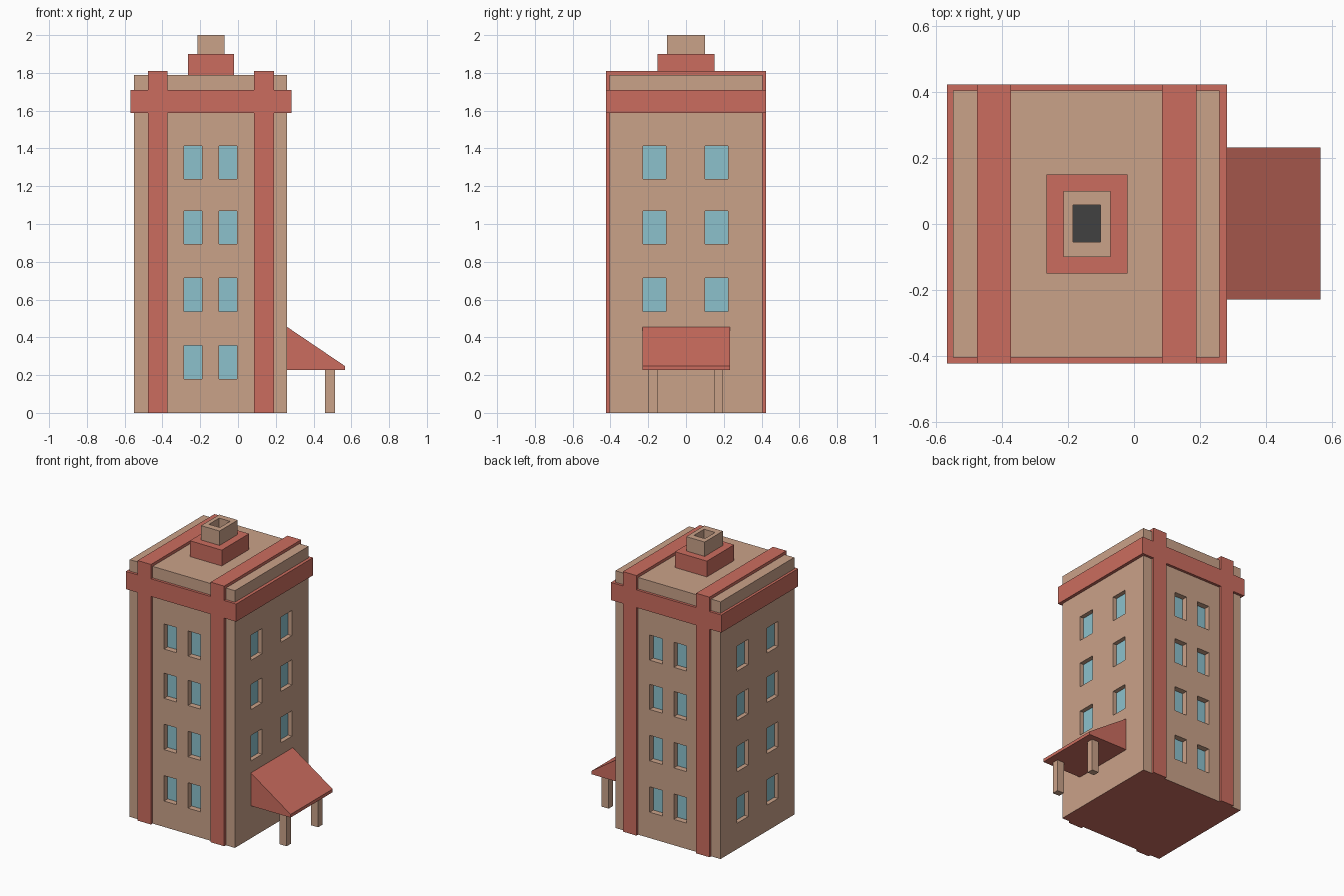
import bpy, bmesh

if "Cube" in bpy.data.objects:
    bpy.data.objects.remove(bpy.data.objects["Cube"])


def material(name, rgb):
    m = bpy.data.materials.new(name)
    m.diffuse_color = (*rgb, 1.0)
    m.use_nodes = True
    m.node_tree.nodes["Principled BSDF"].inputs["Base Color"].default_value = m.diffuse_color
    return m


TAN = material("tan plaster", (0.59, 0.36, 0.25))
RED = material("brick red", (0.60, 0.152, 0.114))
GLASS = material("window blue", (0.265, 0.535, 0.605))
DARK = material("flue dark", (0.052, 0.052, 0.052))


def finish(name, bm, mats):
    bmesh.ops.recalc_face_normals(bm, faces=bm.faces)
    me = bpy.data.meshes.new(name)
    bm.to_mesh(me)
    bm.free()
    for m in mats:
        me.materials.append(m)
    ob = bpy.data.objects.new(name, me)
    bpy.context.collection.objects.link(ob)
    return ob


def boxes(name, mats, *bounds):
    """One object from boxes given as (x0, x1, y0, y1, z0, z1)."""
    bm = bmesh.new()
    for x0, x1, y0, y1, z0, z1 in bounds:
        for v in bmesh.ops.create_cube(bm, size=1)["verts"]:
            v.co = (x1 if v.co.x > 0 else x0,
                    y1 if v.co.y > 0 else y0,
                    z1 if v.co.z > 0 else z0)
    return finish(name, bm, mats)


def cut(ob, holes):
    cutter = boxes("cutter", [ob.data.materials[0]], *holes)
    cutter.hide_render = True
    mod = ob.modifiers.new("holes", "BOOLEAN")
    mod.operation, mod.solver, mod.object = "DIFFERENCE", "EXACT", cutter
    bpy.context.view_layer.objects.active = ob
    bpy.ops.object.modifier_apply(modifier=mod.name)
    bpy.data.objects.remove(cutter)


X0, X1, Y = -0.55, 0.26, 0.405
FRONT_DEPTH, SIDE_DEPTH = 0.04, 0.03
ROWS = [(0.18, 0.357), (0.538, 0.715), (0.895, 1.07), (1.238, 1.413)]

# Window recesses: four rows on front, back and left; three above the porch
holes = []
for i, (z0, z1) in enumerate(ROWS):
    for a, b in ((-0.286, -0.19), (-0.101, -0.004)):
        holes.append((a, b, -Y - 0.1, -Y + FRONT_DEPTH, z0, z1))
        holes.append((a, b, Y - FRONT_DEPTH, Y + 0.1, z0, z1))
    for a, b in ((-0.228, -0.106), (0.10, 0.222)):
        holes.append((X0 - 0.1, X0 + SIDE_DEPTH, a, b, z0, z1))
        if i > 0:
            holes.append((X1 - SIDE_DEPTH, X1 + 0.1, a, b, z0, z1))

# Tower body with glass at the recess floors and a red underside
body = boxes("tower_body", [TAN, RED, GLASS], (X0, X1, -Y, Y, 0, 1.79))
cut(body, holes)
for p in body.data.polygons:
    c, n = p.center, p.normal
    p.material_index = 0
    if n.z < -0.9 and c.z < 0.01:
        p.material_index = 1
    elif abs(n.y) > 0.9 and abs(abs(c.y) - (Y - FRONT_DEPTH)) < 0.002:
        p.material_index = 2
    elif abs(n.x) > 0.9 and min(abs(c.x - X0 - SIDE_DEPTH),
                                abs(c.x - X1 + SIDE_DEPTH)) < 0.002:
        p.material_index = 2

# Pilasters running over the roof, and the cornice band
boxes("pilasters", [RED],
      (-0.477, -0.374, -0.423, 0.423, 0, 1.81),
      (0.085, 0.19, -0.423, 0.423, 0, 1.81))
boxes("cornice_band", [RED], (-0.568, 0.282, -0.423, 0.423, 1.587, 1.71))

# Chimney base and hollow chimney
boxes("chimney_base", [RED], (-0.266, -0.02, -0.15, 0.15, 1.78, 1.90))
chimney = boxes("chimney", [TAN, DARK], (-0.214, -0.072, -0.10, 0.10, 1.89, 2.0))
cut(chimney, [(-0.185, -0.101, -0.055, 0.057, 1.93, 2.1)])
for p in chimney.data.polygons:
    p.material_index = int(p.normal.z > 0.9 and p.center.z < 1.95)

# Porch roof: wedge profile extruded along y
bm = bmesh.new()
profile = [(0.25, 0.226), (0.566, 0.226), (0.566, 0.248), (0.26, 0.455), (0.25, 0.455)]
face = bm.faces.new([bm.verts.new((x, -0.23, z)) for x, z in profile])
ext = bmesh.ops.extrude_face_region(bm, geom=[face])["geom"]
bmesh.ops.translate(bm, vec=(0, 0.462, 0),
                    verts=[e for e in ext if isinstance(e, bmesh.types.BMVert)])
finish("porch_roof", bm, [RED])

# Porch posts
boxes("porch_posts", [TAN],
      (0.46, 0.513, -0.198, -0.152, 0, 0.23),
      (0.46, 0.513, 0.148, 0.194, 0, 0.23))
